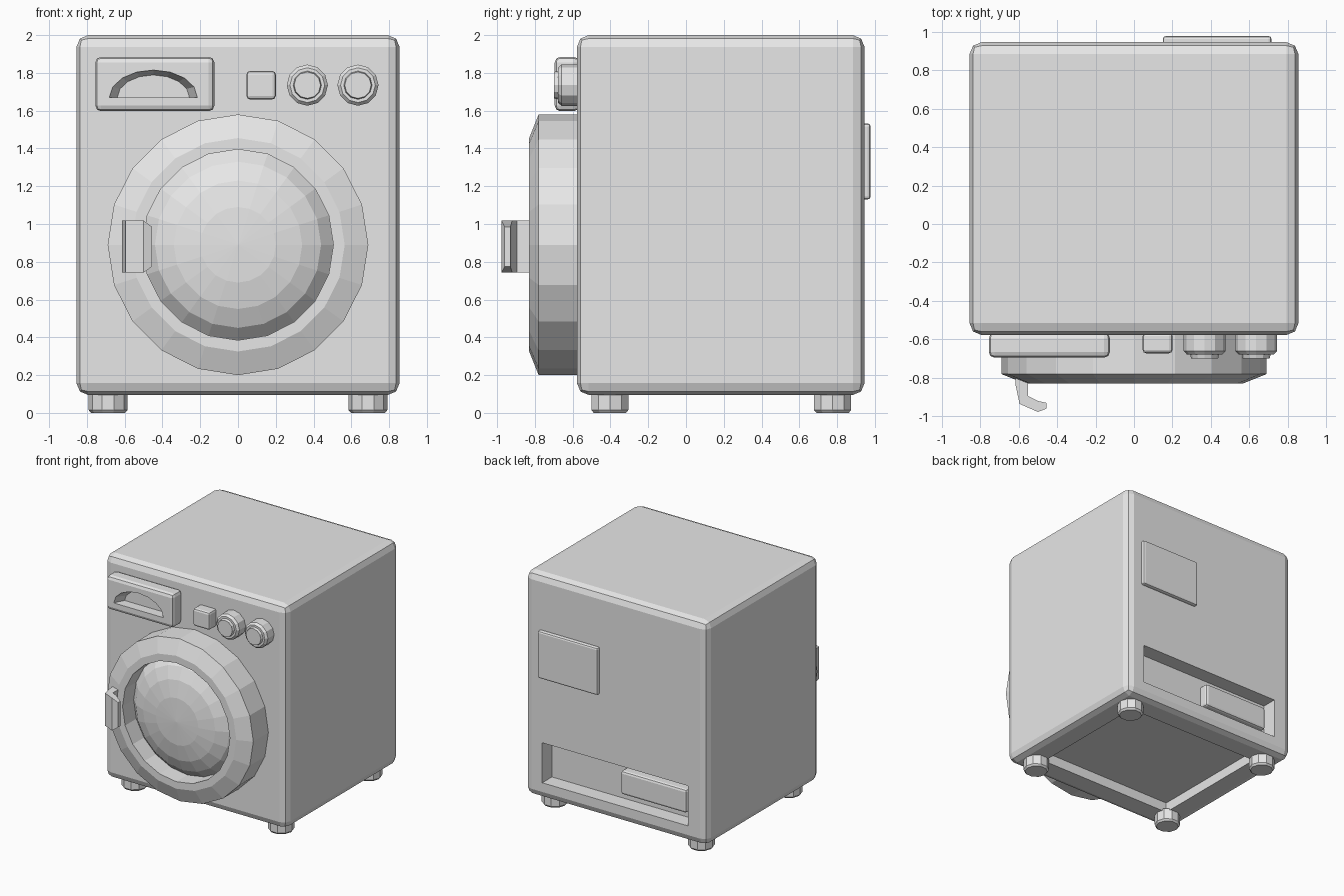
import bpy, bmesh
from math import sin, cos, pi
from mathutils import Vector

if "Cube" in bpy.data.objects:
    bpy.data.objects.remove(bpy.data.objects["Cube"])

GREY = (0.8, 0.8, 0.8, 1)
grey = bpy.data.materials.new("plain_grey")
grey.use_nodes = True
grey.diffuse_color = GREY
grey.node_tree.nodes["Principled BSDF"].inputs["Base Color"].default_value = GREY


def finish(bm, name):
    bmesh.ops.remove_doubles(bm, verts=bm.verts, dist=0.0001)
    bmesh.ops.recalc_face_normals(bm, faces=bm.faces)
    mesh = bpy.data.meshes.new(name)
    bm.to_mesh(mesh)
    bm.free()
    mesh.materials.append(grey)
    ob = bpy.data.objects.new(name, mesh)
    bpy.context.collection.objects.link(ob)
    return ob


def box(name, lo, hi, bevel=0, segments=2):
    lo, hi = Vector(lo), Vector(hi)
    bm = bmesh.new()
    bmesh.ops.create_cube(bm, size=1)
    for v in bm.verts:
        v.co = (lo + hi) / 2 + v.co * (hi - lo)
    if bevel:
        bmesh.ops.bevel(bm, geom=bm.edges[:], offset=bevel, segments=segments,
                        profile=0.5, affect='EDGES')
    return finish(bm, name)


def loft(name, loops, caps=True):
    """Skin a series of closed loops with equal point counts."""
    bm = bmesh.new()
    rings = [[bm.verts.new(p) for p in loop] for loop in loops]
    n = len(rings[0])
    for a, b in zip(rings, rings[1:]):
        for i in range(n):
            j = (i + 1) % n
            bm.faces.new((a[i], a[j], b[j], b[i]))
    if caps:
        bm.faces.new(rings[0])
        bm.faces.new(rings[-1])
    return finish(bm, name)


def lathe(name, profile, sides, centre, forward=True, caps=True):
    """Turn (radius, distance) pairs about the front axis or the upright axis."""
    loops = []
    for r, t in profile:
        ring = []
        for i in range(sides):
            a = 2 * pi * i / sides
            u, w = r * cos(a), r * sin(a)
            ring.append(Vector(centre) + Vector((u, -t, w) if forward else (u, w, t)))
        loops.append(ring)
    return loft(name, loops, caps)


def cut(target, cutter):
    cutter.hide_render = True
    mod = target.modifiers.new("cut", 'BOOLEAN')
    mod.operation = 'DIFFERENCE'
    mod.solver = 'EXACT'
    mod.object = cutter
    bpy.context.view_layer.objects.active = target
    bpy.ops.object.modifier_apply(modifier=mod.name)
    bpy.data.objects.remove(cutter)


# Cabinet with recesses in the back and underside
cabinet = box("cabinet", (-0.855, -0.577, 0.095), (0.855, 0.945, 2), 0.062)
cut(cabinet, box("back_cutter", (-0.68, 0.815, 0.235), (0.69, 1.1, 0.575)))
cut(cabinet, box("base_cutter", (-0.64, -0.36, 0), (0.64, 0.73, 0.18)))

# Back plates
box("upper_back_plate", (0.15, 0.93, 1.13), (0.715, 0.977, 1.532), 0.015)
box("recess_box", (-0.63, 0.80, 0.305), (-0.01, 0.895, 0.505), 0.02)

# Feet
for side, x in (("right", -0.688), ("left", 0.688)):
    for end, y in (("front", -0.403), ("back", 0.776)):
        lathe(f"{end}_{side}_foot", [(0.09, 0), (0.103, 0.015), (0.103, 0.11)],
              10, (x, y, 0), forward=False)

# Door ring and domed glass
DOOR = (0, 0, 0.89)
lathe("door_ring", [(0.505, 0.57), (0.69, 0.57), (0.69, 0.78), (0.565, 0.83),
                    (0.505, 0.83), (0.505, 0.57)], 20, DOOR, caps=False)
lathe("door_glass", [(0.505, 0.68), (0.44, 0.745), (0.34, 0.79), (0.2, 0.818),
                     (0, 0.828)], 20, DOOR, caps=False)

# Hooked door handle, narrower at the tip
outline = [(-0.615, -0.76), (-0.615, -0.84), (-0.595, -0.935), (-0.5, -0.977),
           (-0.455, -0.96), (-0.455, -0.93), (-0.5, -0.92), (-0.55, -0.895),
           (-0.55, -0.76)]
loft("door_handle", [[(x, y, 0.88 + s * (0.105 if x > -0.46 else 0.138))
                      for x, y in outline] for s in (-1, 1)])

# Detergent drawer with an arched finger scoop
drawer = box("detergent_drawer", (-0.755, -0.695, 1.597), (-0.125, -0.565, 1.885), 0.03)


def arch(scale, y, steps=8):
    return [(-0.448 + 0.233 * scale * cos(pi * i / steps), y,
             1.67 + 0.145 * scale * sin(pi * i / steps)) for i in range(steps + 1)]


cut(drawer, loft("scoop_cutter", [arch(1, -0.75), arch(1, -0.69), arch(0.82, -0.61)]))

# Control button and dials
box("button", (0.045, -0.672, 1.66), (0.2, -0.565, 1.81), 0.018)
for side, x in (("inner", 0.367), ("outer", 0.635)):
    lathe(f"{side}_dial", [(0.109, 0.565), (0.109, 0.66), (0.092, 0.678),
                           (0.075, 0.678), (0.07, 0.7)], 12, (x, 0, 1.735))
